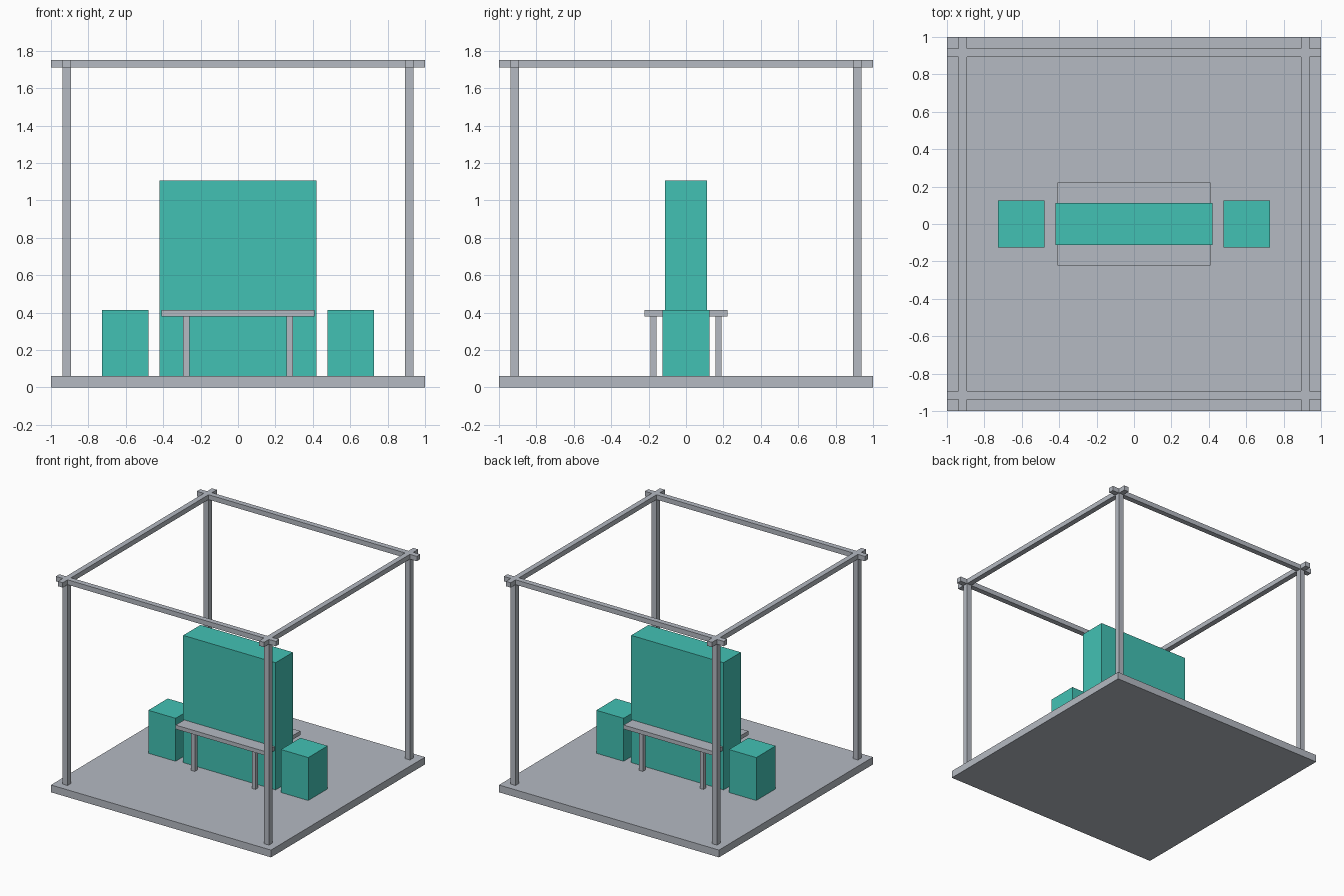
import bpy

if "Cube" in bpy.data.objects:
    bpy.data.objects.remove(bpy.data.objects["Cube"], do_unlink=True)


def make_material(name, rgb):
    mat = bpy.data.materials.new(name)
    mat.use_nodes = True
    mat.diffuse_color = (*rgb, 1)
    mat.node_tree.nodes["Principled BSDF"].inputs["Base Color"].default_value = (*rgb, 1)
    return mat


grey = make_material("light_grey", (0.46, 0.49, 0.54))
teal = make_material("teal", (0.055, 0.535, 0.456))


def box(name, mat, x, y, z):
    """Box spanning the (low, high) pair on each axis."""
    spans = (x, y, z)
    bpy.ops.mesh.primitive_cube_add(size=1, location=[(a + b) / 2 for a, b in spans])
    obj = bpy.context.object
    obj.name = name
    obj.scale = [b - a for a, b in spans]
    bpy.ops.object.transform_apply(location=False, rotation=False, scale=True)
    obj.data.materials.append(mat)
    return obj


def around(centre, half):
    return (centre - half, centre + half)


FULL = (-1, 1)
FLOOR = 0.06
BEAM_Z = (1.71, 1.75)
TABLE_Z = (0.38, 0.413)
SIDES = (("right", -1), ("left", 1))
ENDS = (("front", -1), ("back", 1))

# Floor slab
box("floor_slab", grey, FULL, FULL, (0, FLOOR))

# Corner posts and the crossing beams on top of them
for side, sx in SIDES:
    post_x = around(sx * 0.915, 0.022)
    box(f"{side}_beam", grey, post_x, FULL, BEAM_Z)
    for end, sy in ENDS:
        box(f"{end}_{side}_post", grey, post_x, around(sy * 0.915, 0.022), (FLOOR, BEAM_Z[0]))
for end, sy in ENDS:
    box(f"{end}_beam", grey, FULL, around(sy * 0.915, 0.022), BEAM_Z)

# Tall central panel and the small block on each side
box("central_panel", teal, around(0, 0.42), around(0, 0.112), (FLOOR, 1.105))
for side, sx in SIDES:
    box(f"{side}_block", teal, around(sx * 0.603, 0.124), around(0, 0.126), (FLOOR, TABLE_Z[1]))

# Table running through the panel, on four legs
box("table_top", grey, around(0, 0.41), around(0, 0.223), TABLE_Z)
for side, sx in SIDES:
    for end, sy in ENDS:
        box(f"{end}_{side}_table_leg", grey, around(sx * 0.276, 0.017),
            around(sy * 0.174, 0.017), (FLOOR, TABLE_Z[0]))
